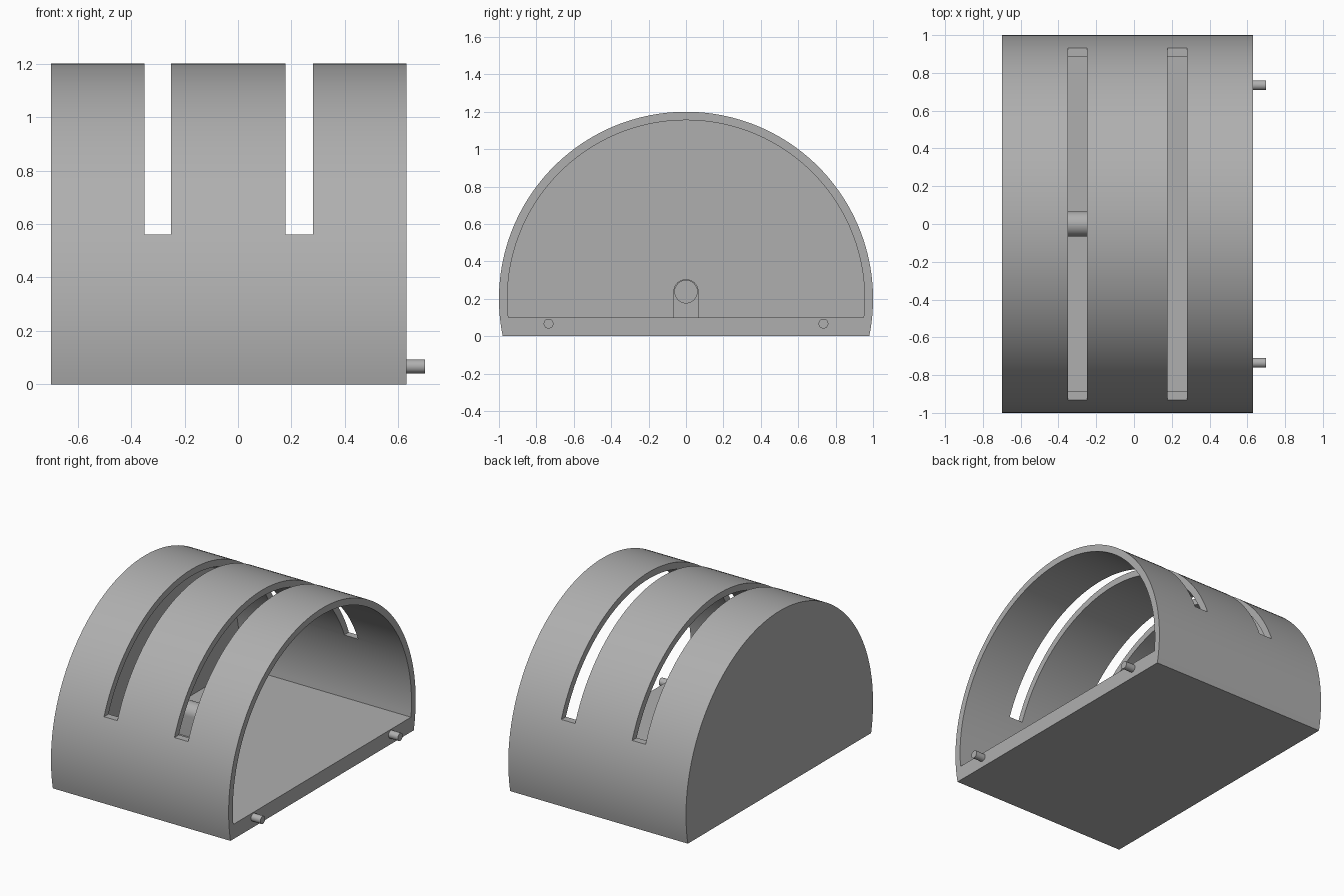
import bpy, bmesh, math
from mathutils import Matrix

if "Cube" in bpy.data.objects:
    bpy.data.objects.remove(bpy.data.objects["Cube"])

grey = bpy.data.materials.new("plain_grey")
grey.diffuse_color = (0.43, 0.43, 0.43, 1)
grey.use_nodes = True
grey.node_tree.nodes["Principled BSDF"].inputs["Base Color"].default_value = grey.diffuse_color

ZC = 0.2                      # height of the arch centre
X0, X1 = -0.7, 0.63           # closed end and open end
WALL = 0.045


def prism(name, profile, x0, x1):
    """Extrude a closed (y, z) profile along x."""
    bm = bmesh.new()
    face = bm.faces.new([bm.verts.new((x0, y, z)) for y, z in profile])
    ext = bmesh.ops.extrude_face_region(bm, geom=[face])
    moved = [v for v in ext["geom"] if isinstance(v, bmesh.types.BMVert)]
    bmesh.ops.translate(bm, verts=moved, vec=(x1 - x0, 0, 0))
    bmesh.ops.recalc_face_normals(bm, faces=bm.faces)
    return add(name, bm)


def add(name, bm):
    mesh = bpy.data.meshes.new(name)
    bm.to_mesh(mesh)
    bm.free()
    mesh.materials.append(grey)
    obj = bpy.data.objects.new(name, mesh)
    bpy.context.collection.objects.link(obj)
    return obj


def arch(radius, floor, n=96):
    """Circle around the arch centre, cut flat at the floor height."""
    a = math.asin((floor - ZC) / radius)
    span = math.pi - 2 * a
    return [(radius * math.cos(a + span * i / n),
             ZC + radius * math.sin(a + span * i / n)) for i in range(n + 1)]


def circle(y, z, r, n=32):
    return [(y + r * math.cos(math.tau * i / n),
             z + r * math.sin(math.tau * i / n)) for i in range(n)]


def box_profile(y, z0, z1):
    return [(-y, z0), (y, z0), (y, z1), (-y, z1)]


def cut(obj, cutters):
    for c in cutters:
        c.hide_render = True
        mod = obj.modifiers.new("cut", 'BOOLEAN')
        mod.operation = 'DIFFERENCE'
        mod.solver = 'EXACT'
        mod.object = c
    bpy.context.view_layer.update()
    dg = bpy.context.evaluated_depsgraph_get()
    mesh = bpy.data.meshes.new_from_object(obj.evaluated_get(dg))
    obj.modifiers.clear()
    obj.data = mesh
    for c in cutters:
        bpy.data.objects.remove(c)


# Arched housing: hollow, closed at one end, with two slots over the top
housing = prism("arched_housing", arch(1.0, 0.0), X0, X1)
cut(housing, [
    prism("hollow_cutter", arch(0.955, 0.1), X0 + WALL, X1 + 0.2),
    prism("slot_cutter_a", box_profile(1.2, 0.56, 1.4), -0.35, -0.25),
    prism("slot_cutter_b", box_profile(1.2, 0.56, 1.4), 0.177, 0.28),
])

# Round-topped bearing block on the floor, bored lengthwise
R, H = 0.067, 0.238
block = [(R * math.cos(math.pi * i / 24), H + R * math.sin(math.pi * i / 24))
         for i in range(25)] + [(-R, 0.098), (R, 0.098)]
bearing = prism("bearing_block", block, X0 + WALL - 0.005, -0.2)
cut(bearing, [prism("bore_cutter", circle(0, H, 0.06), X0 + WALL, 0.0)])

# Locating pegs on the open rim
pegs = [prism("peg_" + side, circle(s * 0.735, 0.067, 0.026), X1 - 0.01, 0.7)
        for side, s in (("front", -1), ("back", 1))]

# Smooth curved surfaces, keep sharp edges
bpy.ops.object.select_all(action='DESELECT')
for obj in [housing, bearing] + pegs:
    obj.select_set(True)
    bpy.context.view_layer.objects.active = obj
bpy.ops.object.shade_smooth_by_angle(angle=math.radians(30))
